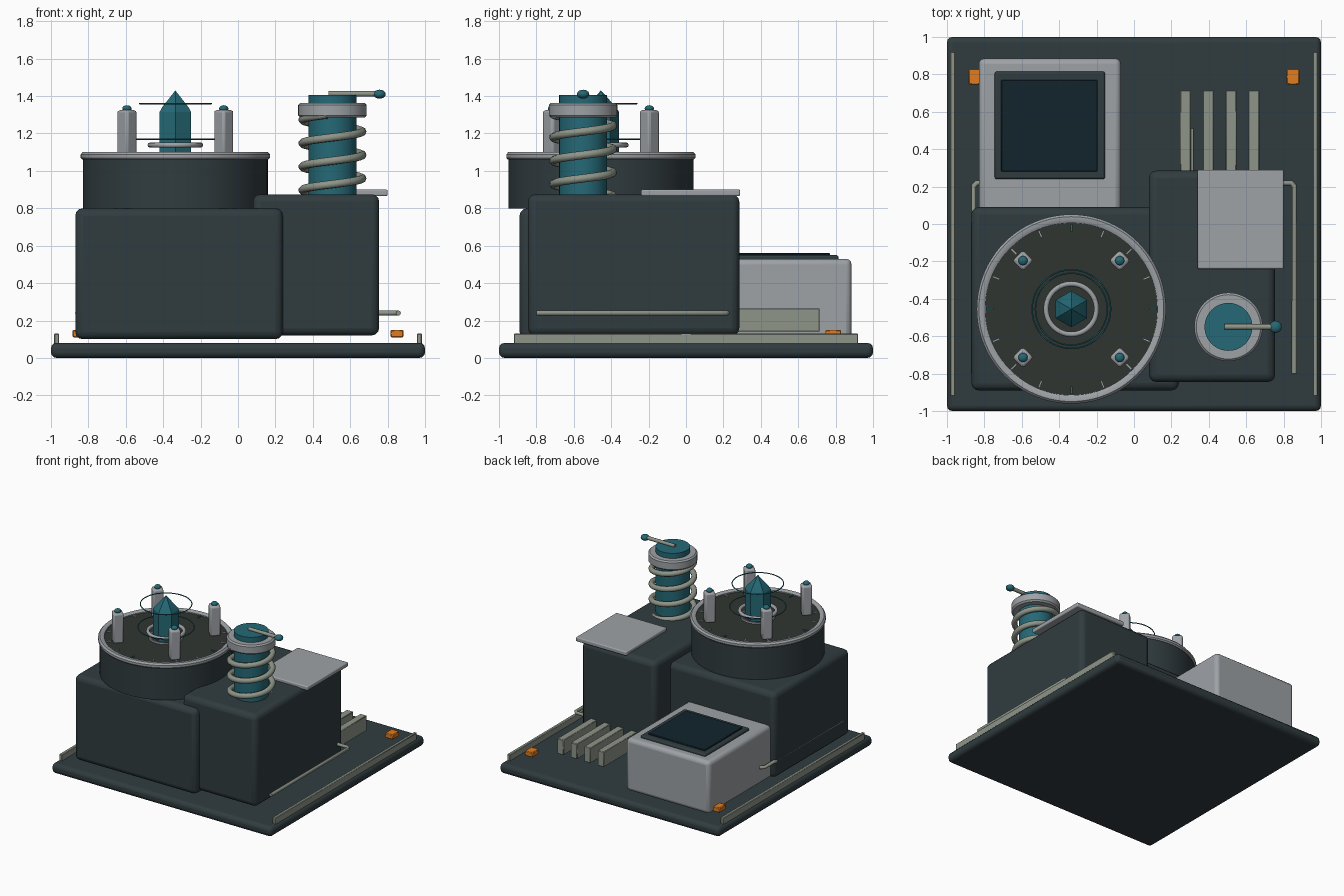
import bpy, bmesh
from math import sin, cos, pi, radians
from mathutils import Matrix

if "Cube" in bpy.data.objects:
    bpy.data.objects.remove(bpy.data.objects["Cube"])


def mat(name, r, g, b):
    m = bpy.data.materials.new(name)
    m.diffuse_color = (r, g, b, 1)
    m.use_nodes = True
    m.node_tree.nodes["Principled BSDF"].inputs["Base Color"].default_value = m.diffuse_color
    return m


DARK = mat("dark_shell", .03, .045, .05)
TEAL = mat("teal", .018, .14, .18)
GREY = mat("light_metal", .34, .36, .38)
SAGE = mat("sage_metal", .27, .30, .25)
ORANGE = mat("orange", .75, .2, .014)
GLASS = mat("screen_glass", .006, .018, .026)
DISC = mat("disc_face", .03, .036, .03)


def finish(name, bm, material, bevel=0, segs=3, angle=35):
    bmesh.ops.remove_doubles(bm, verts=bm.verts, dist=1e-5)
    bmesh.ops.recalc_face_normals(bm, faces=bm.faces)
    me = bpy.data.meshes.new(name)
    bm.to_mesh(me)
    bm.free()
    me.materials.append(material)
    ob = bpy.data.objects.new(name, me)
    bpy.context.collection.objects.link(ob)
    me.shade_smooth()
    me.set_sharp_from_angle(angle=radians(angle))
    if bevel:
        mod = ob.modifiers.new("bevel", 'BEVEL')
        mod.width, mod.segments = bevel, segs
    return ob


def box(name, x, y, z, material, bevel=0, segs=3, rot=0):
    """Box from (min, max) ranges, optionally turned about its own z axis."""
    bm = bmesh.new()
    c = [(a + b) / 2 for a, b in (x, y, z)]
    s = [b - a for a, b in (x, y, z)]
    m = Matrix.Translation(c) @ Matrix.Rotation(rot, 4, 'Z') @ Matrix.Diagonal((*s, 1))
    bmesh.ops.create_cube(bm, size=1, matrix=m)
    return finish(name, bm, material, bevel, segs)


def lathe(name, centre, profile, material, n=64, closed=False, start=0, angle=35):
    """Turn an (r, z) profile around a vertical axis."""
    bm = bmesh.new()
    rings = [[bm.verts.new((centre[0] + r * cos(start + 2 * pi * i / n),
                            centre[1] + r * sin(start + 2 * pi * i / n), z))
              for i in range(n)] for r, z in profile]
    pairs = list(zip(rings, rings[1:]))
    if closed:
        pairs.append((rings[-1], rings[0]))
    for a, b in pairs:
        for i in range(n):
            j = (i + 1) % n
            bm.faces.new((a[i], a[j], b[j], b[i]))
    return finish(name, bm, material, angle=angle)


def torus(name, centre, z, major, minor, material):
    prof = [(major + minor * cos(2 * pi * k / 8), z + minor * sin(2 * pi * k / 8)) for k in range(8)]
    return lathe(name, centre, prof, material, closed=True, angle=60)


def ball(name, loc, r, rz, material):
    bm = bmesh.new()
    bmesh.ops.create_uvsphere(bm, u_segments=16, v_segments=10, radius=1,
                              matrix=Matrix.Translation(loc) @ Matrix.Diagonal((r, r, rz, 1)))
    return finish(name, bm, material)


def tube(name, pts, r, material):
    cu = bpy.data.curves.new(name, 'CURVE')
    cu.dimensions, cu.bevel_depth, cu.bevel_resolution = '3D', r, 2
    cu.use_fill_caps = True
    sp = cu.splines.new('POLY')
    sp.points.add(len(pts) - 1)
    for p, q in zip(sp.points, pts):
        p.co = (*q, 1)
    cu.materials.append(material)
    ob = bpy.data.objects.new(name, cu)
    bpy.context.collection.objects.link(ob)
    return ob


# Base plate and housings
box("base_plate", (-1, 1), (-1, 1), (0, .08), DARK, .03)
box("main_housing", (-.87, .24), (-.89, .09), (.10, .80), DARK, .04)
box("side_housing", (.08, .755), (-.845, .285), (.12, .875), DARK, .04)
box("top_hatch", (.34, .80), (-.24, .29), (.865, .90), GREY, .008)

# Mirrored rails, marker blocks and side pipes
for s, side in ((-1, "left"), (1, "right")):
    box(side + "_rail", (s * .97 - .013, s * .97 + .013), (-.92, .92), (.06, .13), SAGE, .004, 1)
    box(side + "_marker", (s * .85 - .035, s * .85 + .035), (.745, .83), (.11, .15), ORANGE, .005, 1)
    tube(side + "_pipe", [(s * .6, .22, .24), (s * .84, .22, .24), (s * .857, .203, .24),
                          (s * .857, -.80, .24)], .014, SAGE)

# Console with screen
box("console", (-.83, -.07), (.05, .885), (.10, .53), GREY, .03)
box("screen_frame", (-.745, -.155), (.24, .815), (.51, .55), DARK, .012)
box("screen", (-.71, -.195), (.28, .77), (.53, .56), GLASS, .004, 1)

# Cooling fins
for i in range(4):
    x = .275 + i * .122
    box(f"fin_{i + 1}", (x - .029, x + .029), (.2, .715), (.14, .265), SAGE, .004, 1)
tube("fin_conduit", [(.312, .2, .24), (.312, .51, .24)], .008, SAGE)

# Drum with rim and tick marks
D = (-.335, -.455)
lathe("drum", D, [(0, .80), (.495, .80), (.495, 1.075), (0, 1.075)], DARK, 80)
lathe("drum_face", D, [(.47, 1.07), (.47, 1.085), (0, 1.085)], DISC, 80)
lathe("drum_rim", D, [(.46, 1.06), (.497, 1.06), (.506, 1.07), (.506, 1.088), (.494, 1.102),
                      (.472, 1.102), (.46, 1.094)], GREY, 80, closed=True)
for i in range(16):
    a = 2 * pi * i / 16
    x, y = D[0] + .435 * cos(a), D[1] + .435 * sin(a)
    box(f"tick_{i + 1}", (x - .02, x + .02), (y - .005, y + .005), (1.08, 1.094),
        TEAL if i % 4 == 0 else GREY, rot=a)

# Crystal and its rings
lathe("crystal", D, [(0, 1.08), (.097, 1.08), (.097, 1.315), (.083, 1.338), (0, 1.43)],
      TEAL, 6, start=pi / 2, angle=15)
lathe("crystal_seat", D, [(.12, 1.085), (.13, 1.085), (.13, 1.10), (.12, 1.10)], GREY, closed=True)
torus("crystal_collar", D, 1.138, .135, .014, GREY)
torus("lower_halo", D, 1.17, .21, .004, TEAL)
torus("upper_halo", D, 1.36, .192, .004, TEAL)

# Four posts with caps
for i in range(4):
    a = pi / 4 + i * pi / 2
    x, y = D[0] + .366 * cos(a), D[1] + .366 * sin(a)
    box(f"post_{i + 1}", (x - .04, x + .04), (y - .04, y + .04), (1.08, 1.325), GREY, .014, 2, rot=pi / 4)
    ball(f"post_cap_{i + 1}", (x, y, 1.333), .025, .018, TEAL)

# Coil column, collar and lever
C = (.505, -.55)
lathe("coil_core", C, [(0, .85), (.128, .85), (.128, 1.405), (0, 1.405)], TEAL, 40)
lathe("coil_collar", C, [(.12, 1.285), (.172, 1.285), (.183, 1.297), (.183, 1.352), (.172, 1.363),
                         (.12, 1.363)], GREY, 48, closed=True)
N = 32
tube("coil", [(C[0] + .16 * cos(2 * pi * i / N), C[1] + .16 * sin(2 * pi * i / N), .835 + .125 * i / N)
              for i in range(int(N * 3.75))], .022, SAGE)
tube("lever", [(.485, -.55, 1.412), (.74, -.55, 1.412)], .015, SAGE)
ball("lever_knob", (.757, -.55, 1.41), .033, .024, TEAL)
